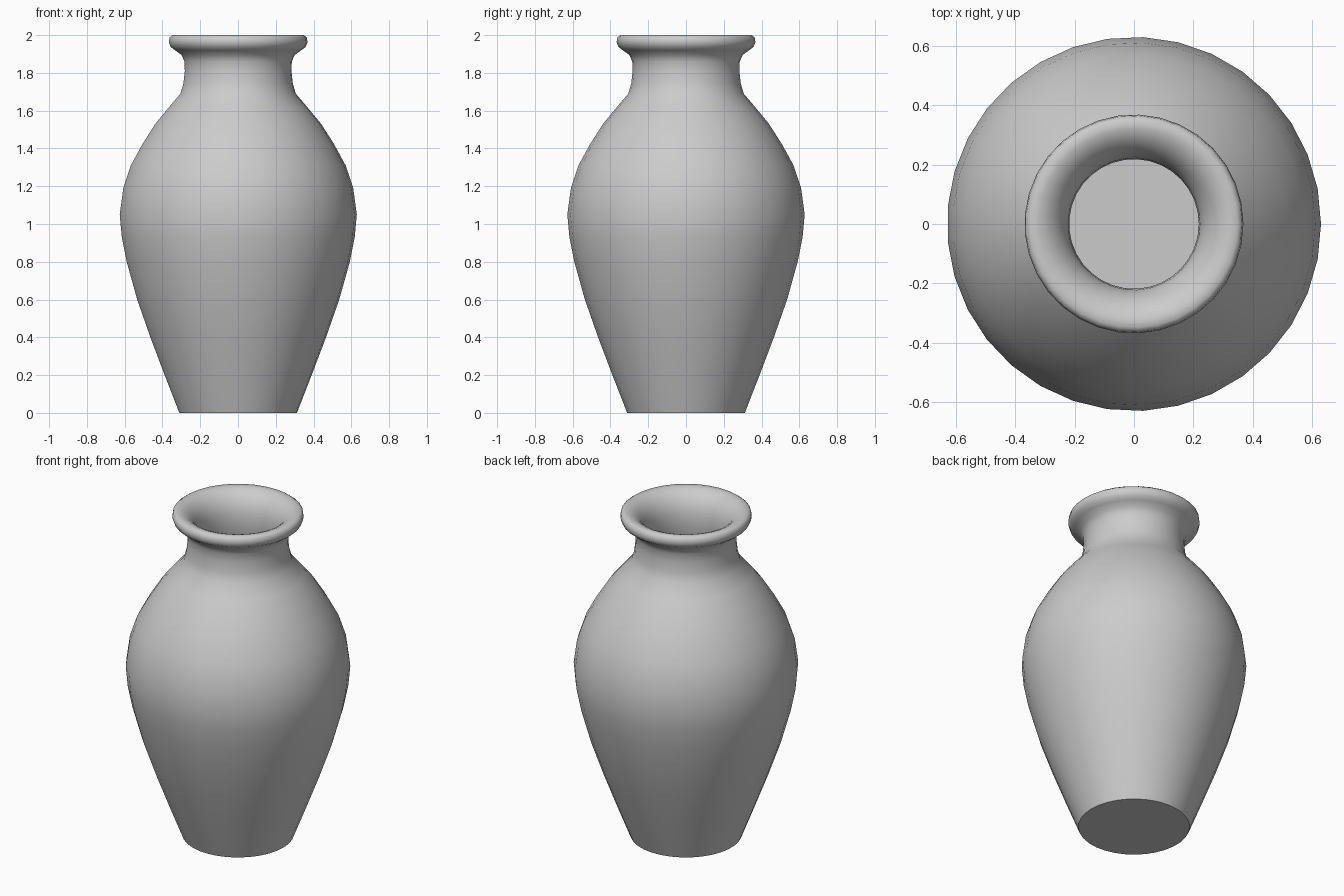
import bpy, bmesh, math

SIDES = 33

# Outer wall, base to rim (radius, height)
outer = [(0.312, 0), (0.39, 0.2), (0.466, 0.4), (0.536, 0.6), (0.592, 0.8),
         (0.618, 0.93), (0.629, 1.05), (0.61, 1.19), (0.57, 1.31), (0.51, 1.42),
         (0.44, 1.53), (0.37, 1.615), (0.306, 1.69), (0.29, 1.745),
         (0.283, 1.81), (0.285, 1.86), (0.30, 1.895), (0.335, 1.92)]
# Rounded rim and throat
rim = [(0.358, 1.937), (0.368, 1.962), (0.364, 1.988), (0.348, 2.0),
       (0.32, 1.998), (0.29, 1.985), (0.262, 1.96), (0.238, 1.925),
       (0.222, 1.875), (0.218, 1.81)]
# Inner wall down to the floor
inner = [(0.226, 1.735), (0.245, 1.67), (0.31, 1.585), (0.385, 1.495),
         (0.455, 1.385), (0.51, 1.28), (0.548, 1.17), (0.564, 1.05),
         (0.53, 0.81), (0.475, 0.62), (0.405, 0.42), (0.33, 0.22), (0.275, 0.065)]

# Revolve the profile
bm = bmesh.new()
rings = []
for r, z in outer + rim + inner:
    rings.append([bm.verts.new((r * math.cos(2 * math.pi * i / SIDES),
                                r * math.sin(2 * math.pi * i / SIDES), z))
                  for i in range(SIDES)])
for a, b in zip(rings, rings[1:]):
    for i in range(SIDES):
        j = (i + 1) % SIDES
        bm.faces.new((a[i], a[j], b[j], b[i]))

# Flat base and inner floor
bm.faces.new(rings[0][::-1])
centre = bm.verts.new((0, 0, 0.065))
for i in range(SIDES):
    bm.faces.new((rings[-1][i], rings[-1][(i + 1) % SIDES], centre))
bmesh.ops.recalc_face_normals(bm, faces=bm.faces)

mesh = bpy.data.meshes.new("vase")
bm.to_mesh(mesh)
bm.free()
vase = bpy.data.objects.new("vase", mesh)
bpy.context.collection.objects.link(vase)

# Smooth shading with a crisp base edge
bpy.context.view_layer.objects.active = vase
vase.select_set(True)
bpy.ops.object.shade_smooth_by_angle(angle=math.radians(50))
